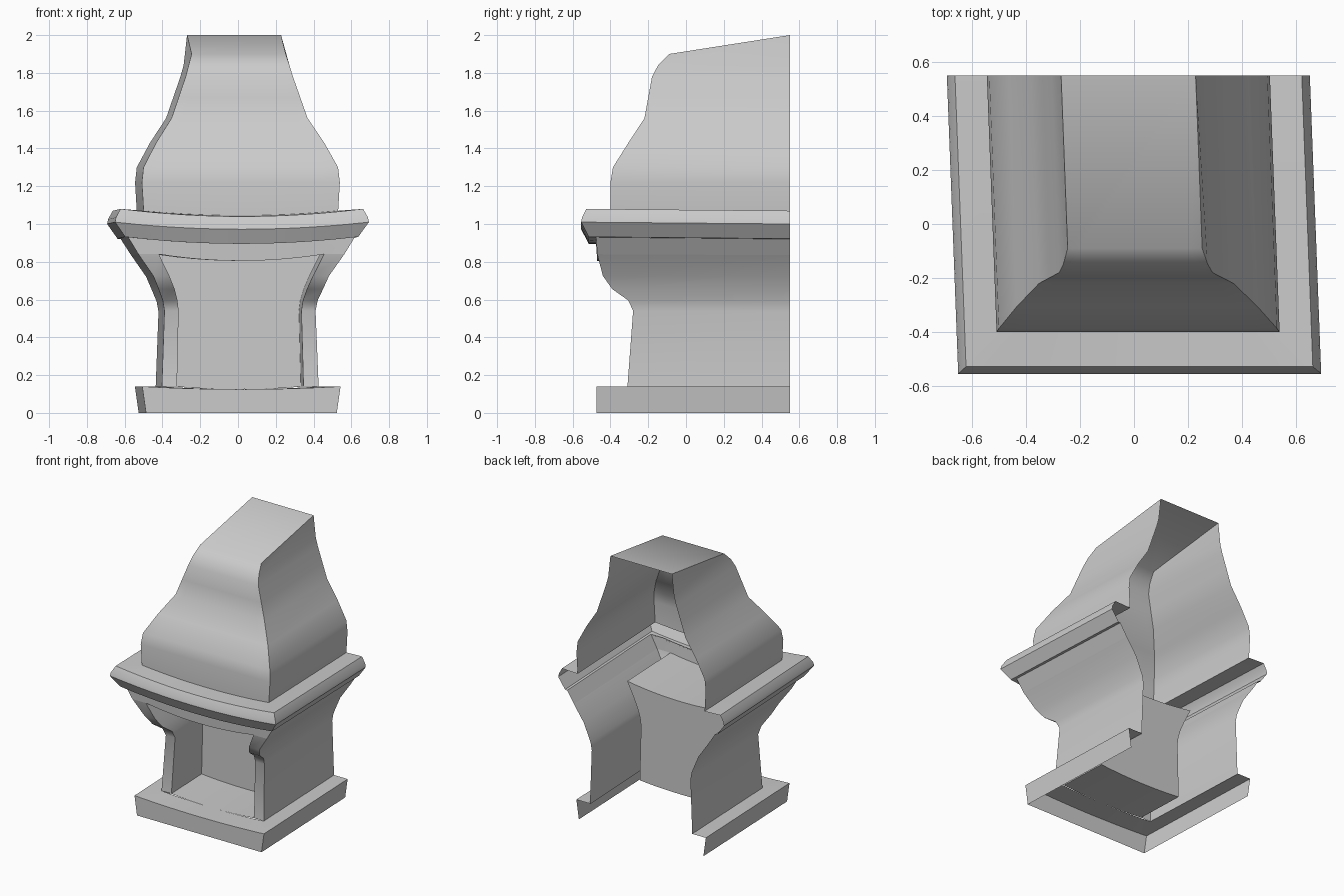
import bpy, math

if "Cube" in bpy.data.objects:
    bpy.data.objects.remove(bpy.data.objects["Cube"])

BACK = 0.55      # open rear plane
PANEL = 0.06     # rear wall of the firebox
N = 12           # segments across the sagging front


def skew(x, y, z):
    """The whole piece leans slightly sideways from back to front."""
    return (x - 0.038 * y, y, z)


def make(name, verts, faces):
    me = bpy.data.meshes.new(name)
    me.from_pydata([skew(*v) for v in verts], [], faces)
    me.validate()
    me.shade_smooth()
    me.set_sharp_from_angle(angle=math.radians(38))
    ob = bpy.data.objects.new(name, me)
    bpy.context.collection.objects.link(ob)
    return ob


def front_row(half, y, z, sag):
    """Points across the front that dip in the middle."""
    row = []
    for i in range(N + 1):
        t = -1 + 2 * i / N
        row.append((half * t, y, z - sag * (1 - t * t)))
    return row


def ring(half, y, z, sag=0.0, back_dz=0.0, inner=None):
    """U-shaped ring: left back, left corner, front row, right corner, right back."""
    if inner:
        front = [(-half, y, z)] + front_row(inner, y, z, sag) + [(half, y, z)]
    else:
        front = front_row(half, y, z, sag)
    return [(-half, BACK, z + back_dz)] + front + [(half, BACK, z + back_dz)]


def loft(name, rows, closed=False, cap=False):
    n = len(rows[0])
    verts = [p for r in rows for p in r]
    faces = []
    for k in range(len(rows) - 1):
        for i in range(n if closed else n - 1):
            j = (i + 1) % n
            faces.append((k * n + i, k * n + j, (k + 1) * n + j, (k + 1) * n + i))
    if cap:
        faces.append(tuple(range((len(rows) - 1) * n, len(rows) * n)))
    return make(name, verts, faces)


# plinth with its top ledge running in to the body
loft("plinth", [ring(0.505, -0.475, 0.0),
                ring(0.525, -0.475, 0.14, 0.015),
                ring(0.415, -0.31, 0.14, 0.015)])

# body levels: half width, front y, z, opening half width
levels = [(0.415, -0.31, 0.14, 0.335),
          (0.400, -0.28, 0.54, 0.325),
          (0.410, -0.305, 0.595, 0.332),
          (0.435, -0.39, 0.655, 0.35),
          (0.465, -0.44, 0.725, 0.38),
          (0.545, -0.47, 0.84, 0.437)]
body = [ring(h, y, z, 0.035 if z > 0.8 else 0.0, -0.005, w) for h, y, z, w in levels]

# side walls with the flaring jambs beside the opening
loft("left_jamb", [r[:3] for r in body])
loft("right_jamb", [r[-3:] for r in body])

# lintel above the opening
loft("lintel", [body[-1], ring(0.60, -0.476, 0.93, 0.035, -0.01, 0.5)])

# firebox: opening outline pushed back to a closed rear panel
left = [(-w, y, z) for h, y, z, w in levels]
right = [(w, y, z) for h, y, z, w in reversed(levels)]
h, y, z, w = levels[-1]
top = front_row(w, y, z, 0.035)[1:-1]
h, y, z, w = levels[0]
floor = front_row(w, y, z, 0.015)[-2:0:-1]
outline = left + top + right + floor
loft("firebox", [outline, [(x, PANEL, z) for x, y, z in outline]],
     closed=True, cap=True)

# mantel shelf
loft("mantel", [ring(0.600, -0.475, 0.93, 0.035, -0.01),
                ring(0.617, -0.515, 0.932, 0.037, -0.01),
                ring(0.672, -0.555, 1.01, 0.038, -0.01),
                ring(0.667, -0.55, 1.035, 0.039, -0.01),
                ring(0.642, -0.528, 1.08, 0.04, -0.01),
                ring(0.515, -0.40, 1.07, 0.025, -0.005)])

# chimney hood with a sloping top
loft("hood", [ring(0.515, -0.40, 1.07, 0.025, -0.005),
              ring(0.524, -0.40, 1.22, 0.0),
              ring(0.515, -0.387, 1.30),
              ring(0.445, -0.305, 1.43),
              ring(0.360, -0.22, 1.56),
              ring(0.322, -0.20, 1.67),
              ring(0.284, -0.18, 1.78),
              ring(0.267, -0.148, 1.84),
              ring(0.249, -0.09, 1.90, 0.0, 0.10)], cap=True)
